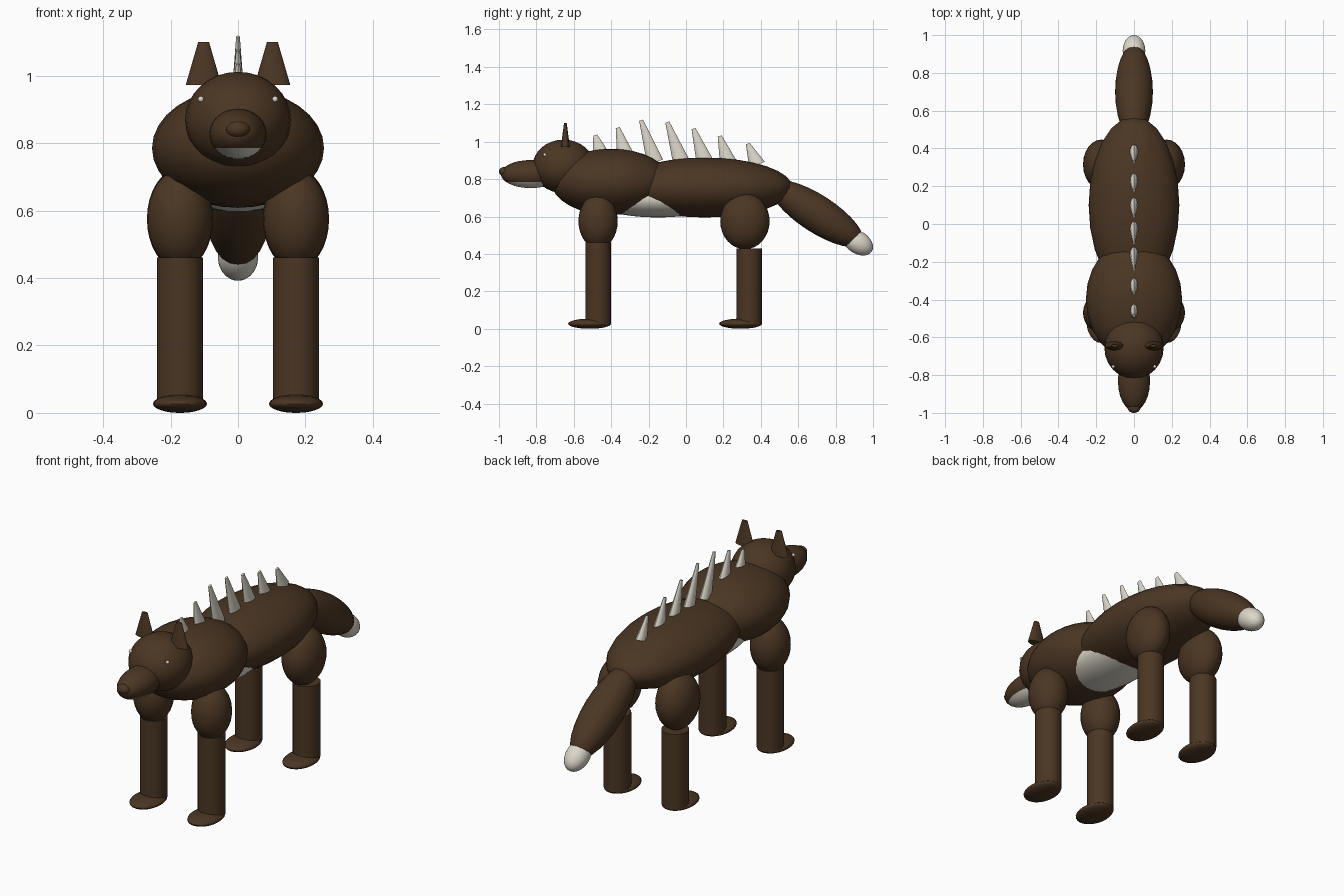
import bpy
import bmesh
from math import radians
from mathutils import Matrix, Vector

cube = bpy.data.objects.get("Cube")
if cube:
    bpy.data.objects.remove(cube, do_unlink=True)


def make_material(name, rgb):
    mat = bpy.data.materials.new(name)
    mat.use_nodes = True
    color = (*rgb, 1)
    mat.diffuse_color = color
    bsdf = next(n for n in mat.node_tree.nodes if n.type == "BSDF_PRINCIPLED")
    bsdf.inputs["Base Color"].default_value = color
    return mat


fur = make_material("brown fur", (0.07, 0.037, 0.017))
bone = make_material("bone white", (0.72, 0.68, 0.59))


def finish(name, bm, *mats):
    mesh = bpy.data.meshes.new(name)
    bm.to_mesh(mesh)
    bm.free()
    for mat in mats:
        mesh.materials.append(mat)
    obj = bpy.data.objects.new(name, mesh)
    bpy.context.collection.objects.link(obj)
    bpy.ops.object.select_all(action="DESELECT")
    obj.select_set(True)
    bpy.context.view_layer.objects.active = obj
    bpy.ops.object.shade_smooth_by_angle(angle=radians(40))
    return obj


def placed(center, scale, tilt=0):
    return (Matrix.Translation(center) @ Matrix.Rotation(radians(tilt), 4, "X")
            @ Matrix.Diagonal((*scale, 1)))


def ellipsoid(name, center, radii, mat=fur, tilt=0, segments=24, rings=16):
    bm = bmesh.new()
    bmesh.ops.create_uvsphere(bm, u_segments=segments, v_segments=rings, radius=1,
                              matrix=placed(center, radii, tilt))
    return finish(name, bm, mat)


def taper(name, base, r_base, r_top, height, mat=fur, squash=(1, 1), tilt=0, sides=24):
    # Cone or cylinder standing on its base point
    bm = bmesh.new()
    bmesh.ops.create_cone(bm, cap_ends=True, segments=sides, radius1=r_base,
                          radius2=r_top, depth=height,
                          matrix=placed(base, (*squash, 1), tilt)
                          @ Matrix.Translation((0, 0, height / 2)))
    return finish(name, bm, mat)


# Torso
ellipsoid("body", (0, 0.1, 0.755), (0.24, 0.47, 0.16))
ellipsoid("chest", (0, -0.4, 0.785), (0.255, 0.32, 0.177))
ellipsoid("belly", (0, -0.15, 0.695), (0.175, 0.36, 0.1), bone)

# Head
ellipsoid("head", (0, -0.655, 0.868), (0.157, 0.165, 0.143))
ellipsoid("nose", (0, -0.972, 0.84), (0.035, 0.028, 0.025))

# Snout with a pale lower jaw
jaw_line = 0.785
bm = bmesh.new()
bmesh.ops.create_uvsphere(bm, u_segments=24, v_segments=16, radius=1,
                          matrix=placed((0, -0.83, 0.827), (0.085, 0.16, 0.075)))
bmesh.ops.bisect_plane(bm, geom=bm.verts[:] + bm.edges[:] + bm.faces[:],
                       plane_co=(0, 0, jaw_line), plane_no=(0, 0, 1))
for face in bm.faces:
    face.material_index = int(face.calc_center_median().z < jaw_line)
finish("snout", bm, fur, bone)

# Tail
ellipsoid("tail", (0, 0.7, 0.615), (0.1, 0.29, 0.1), tilt=-33)
ellipsoid("tail_tip", (0, 0.918, 0.462), (0.06, 0.09, 0.06), bone, tilt=-33)

# Paired parts
for side, s in (("left", 1), ("right", -1)):
    ellipsoid(f"{side}_eye", (s * 0.11, -0.755, 0.93), (0.009, 0.009, 0.009), bone,
              segments=12, rings=8)
    taper(f"{side}_ear", (s * 0.102, -0.645, 0.972), 0.053, 0.016, 0.128,
          squash=(1, 0.45))
    x = s * 0.172
    for end, y, thigh_y, thigh, top in (
            ("front", -0.47, -0.47, (0.098, 0.105, 0.145), 0.46),
            ("hind", 0.337, 0.315, (0.098, 0.132, 0.15), 0.43)):
        ellipsoid(f"{side}_{end}_upper_leg", (x, thigh_y, 0.575), thigh)
        taper(f"{side}_{end}_lower_leg", (x, y, 0.03), 0.068, 0.068, top - 0.03)
        ellipsoid(f"{side}_{end}_foot", (x, y - 0.045, 0.027), (0.08, 0.115, 0.027))

# Row of spikes along the back: base and tip as (y, z)
spikes = [
    ((-0.455, 0.93), (-0.485, 1.035)), ((-0.325, 0.93), (-0.365, 1.075)),
    ((-0.165, 0.89), (-0.24, 1.115)), ((-0.025, 0.89), (-0.1, 1.105)),
    ((0.1, 0.895), (0.04, 1.07)), ((0.225, 0.89), (0.18, 1.03)),
    ((0.38, 0.875), (0.33, 0.99)),
]
for i, (base, tip) in enumerate(spikes, 1):
    lean = Vector((0, tip[0] - base[0], tip[1] - base[1]))
    angle = Vector((0, 0, 1)).rotation_difference(lean).angle
    taper(f"back_spike_{i}", (0, *base), 0.045, 0.011, lean.length, bone,
          squash=(0.5, 1), tilt=angle * 180 / 3.14159, sides=12)
